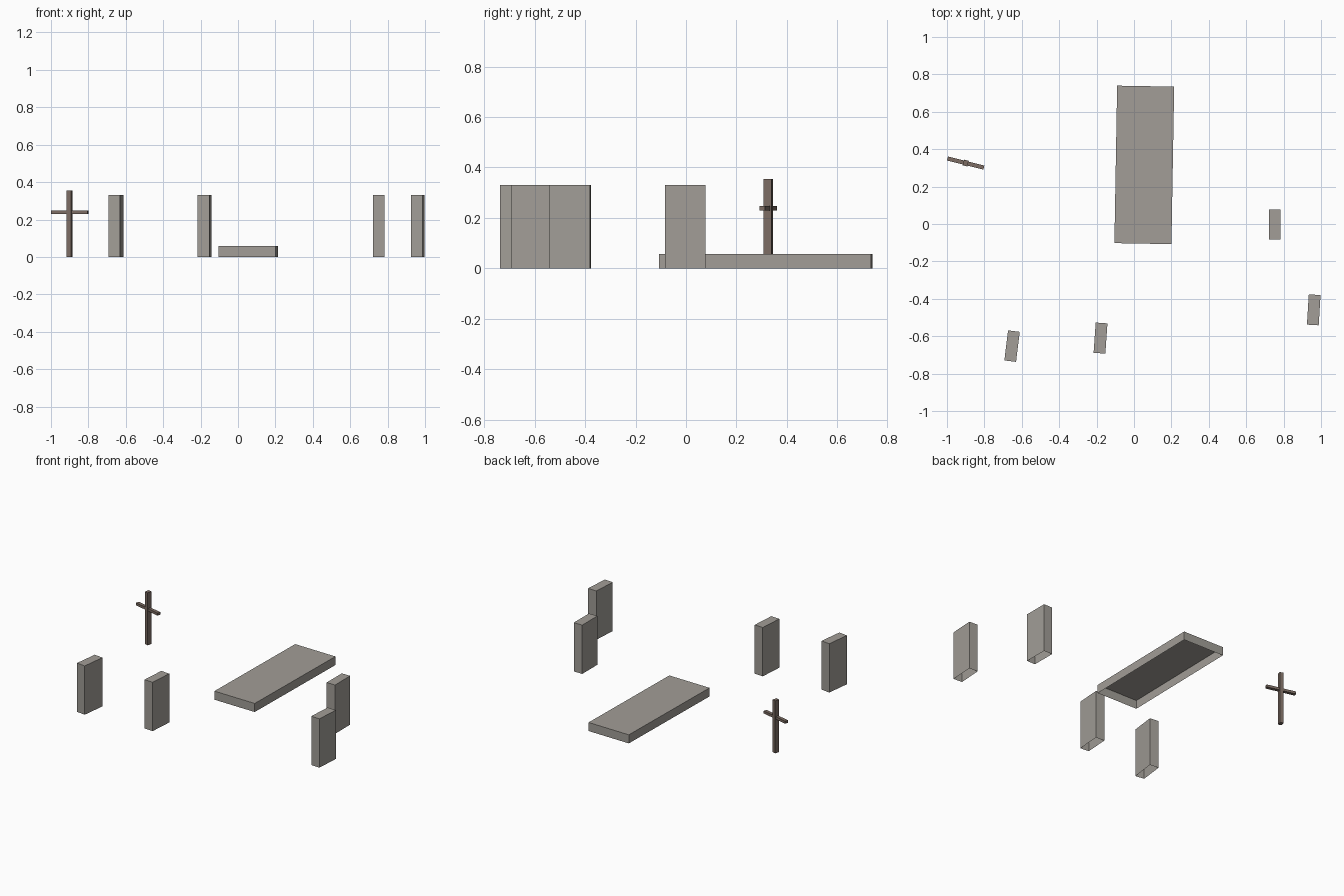
import bpy, bmesh
from math import radians
from mathutils import Matrix

cube = bpy.data.objects.get("Cube")
if cube:
    bpy.data.objects.remove(cube, do_unlink=True)


def material(name, rgb):
    mat = bpy.data.materials.new(name)
    mat.use_nodes = True
    mat.diffuse_color = (*rgb, 1)
    mat.node_tree.nodes["Principled BSDF"].inputs["Base Color"].default_value = (*rgb, 1)
    return mat


stone = material("weathered stone", (0.36, 0.34, 0.31))
wood = material("brown wood", (0.20, 0.15, 0.125))


def block(name, size, centre, angle, mat, base=0.0, open_bottom=False):
    """Box resting at height base, turned about z; optionally without its underside."""
    bm = bmesh.new()
    bmesh.ops.create_cube(bm, size=1, matrix=Matrix.Diagonal((*size, 1)))
    bmesh.ops.translate(bm, verts=bm.verts, vec=(0, 0, size[2] / 2))
    if open_bottom:
        bottom = [f for f in bm.faces if f.normal.z < -0.5]
        bmesh.ops.delete(bm, geom=bottom, context='FACES_ONLY')
    mesh = bpy.data.meshes.new(name)
    bm.to_mesh(mesh)
    bm.free()
    mesh.materials.append(mat)
    obj = bpy.data.objects.new(name, mesh)
    obj.location = (*centre, base)
    obj.rotation_euler.z = radians(angle)
    bpy.context.collection.objects.link(obj)


# Flat grave slab, hollow underneath
block("grave_slab", (0.305, 0.842, 0.058), (0.055, 0.316), -1, stone, open_bottom=True)

# Upright headstones, hollow underneath
headstones = [((0.753, -0.003), 0), ((0.961, -0.459), -3.5),
              ((-0.652, -0.653), -7), ((-0.179, -0.61), -4)]
for i, (centre, angle) in enumerate(headstones, 1):
    block(f"headstone_{i}", (0.063, 0.162, 0.33), centre, angle, stone, open_bottom=True)

# Wooden grave marker: post and crossbar
marker = (-0.9, 0.326)
block("marker_post", (0.025, 0.031, 0.355), marker, -14, wood)
block("marker_crossbar", (0.2, 0.022, 0.017), marker, -14, wood, base=0.23)
